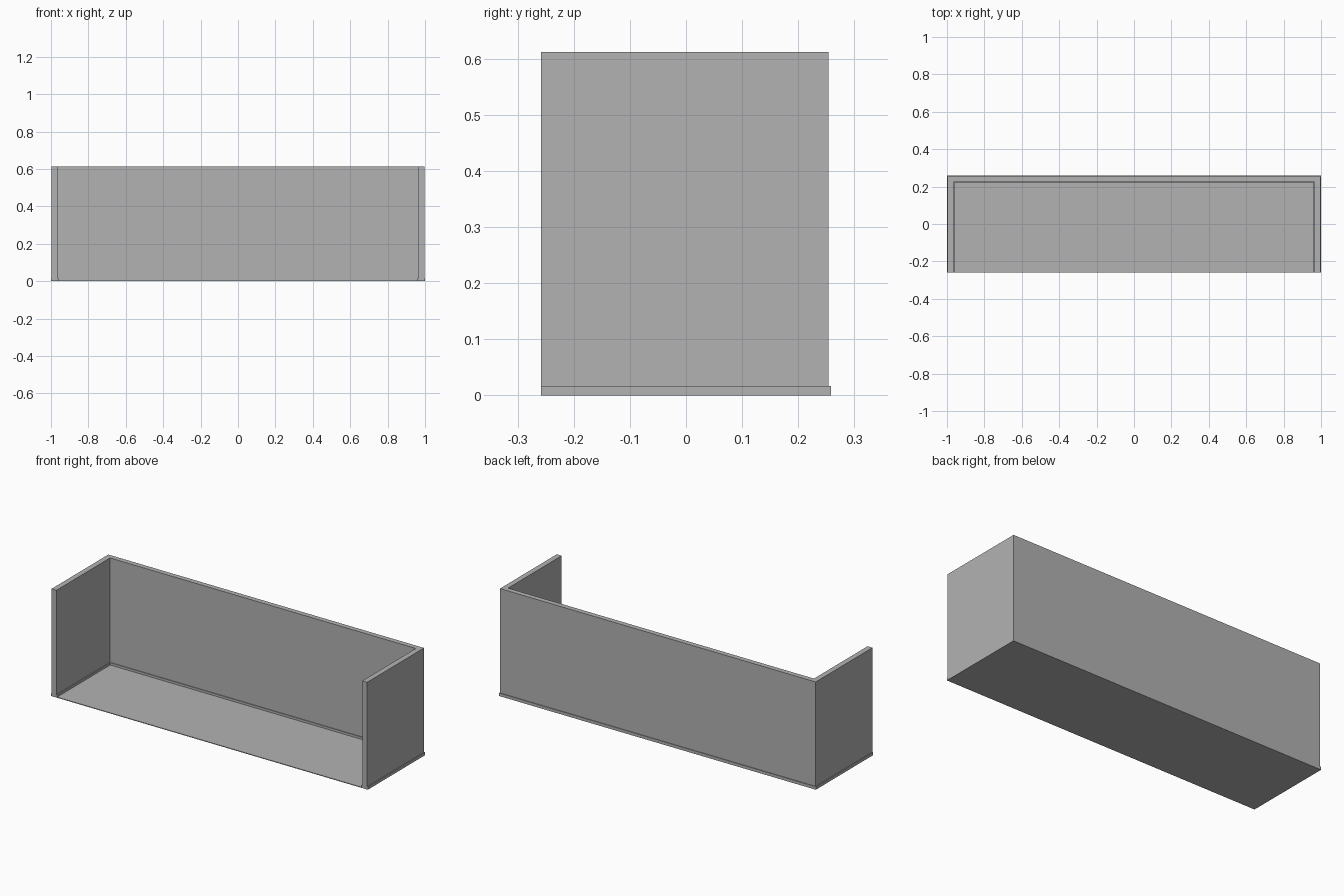
import bpy
import bmesh

cube = bpy.data.objects.get("Cube")
if cube:
    bpy.data.objects.remove(cube, do_unlink=True)

grey = bpy.data.materials.new("light_grey")
grey.use_nodes = True
colour = (0.448, 0.448, 0.448, 1.0)
grey.diffuse_color = colour
grey.node_tree.nodes["Principled BSDF"].inputs["Base Color"].default_value = colour

FRONT = -0.258


def extrude_plan(name, plan, bottom, top):
    """Raise a flat plan outline into a solid."""
    bm = bmesh.new()
    face = bm.faces.new([bm.verts.new((x, y, bottom)) for x, y in plan])
    result = bmesh.ops.extrude_face_region(bm, geom=[face])
    raised = [v for v in result["geom"] if isinstance(v, bmesh.types.BMVert)]
    bmesh.ops.translate(bm, verts=raised, vec=(0, 0, top - bottom))
    bmesh.ops.recalc_face_normals(bm, faces=bm.faces)
    mesh = bpy.data.meshes.new(name)
    bm.to_mesh(mesh)
    bm.free()
    mesh.materials.append(grey)
    obj = bpy.data.objects.new(name, mesh)
    bpy.context.collection.objects.link(obj)


def u_plan(outer_x, outer_y, inner_x, inner_y):
    """Three-sided wall outline, open at the front."""
    half = [(outer_x, outer_y), (outer_x, FRONT), (inner_x, FRONT), (inner_x, inner_y)]
    return half + [(-x, y) for x, y in reversed(half)]


# Walls on the left, right and back
extrude_plan("walls", u_plan(0.996, 0.254, 0.965, 0.225), 0.017, 0.612)

# Slightly wider skirting along the foot of the walls
extrude_plan("skirting", u_plan(1.0, 0.258, 0.961, 0.221), 0.0, 0.017)

# Thin floor between the skirting
extrude_plan("floor", [(-0.961, FRONT), (0.961, FRONT), (0.961, 0.221), (-0.961, 0.221)], 0.0, 0.004)
